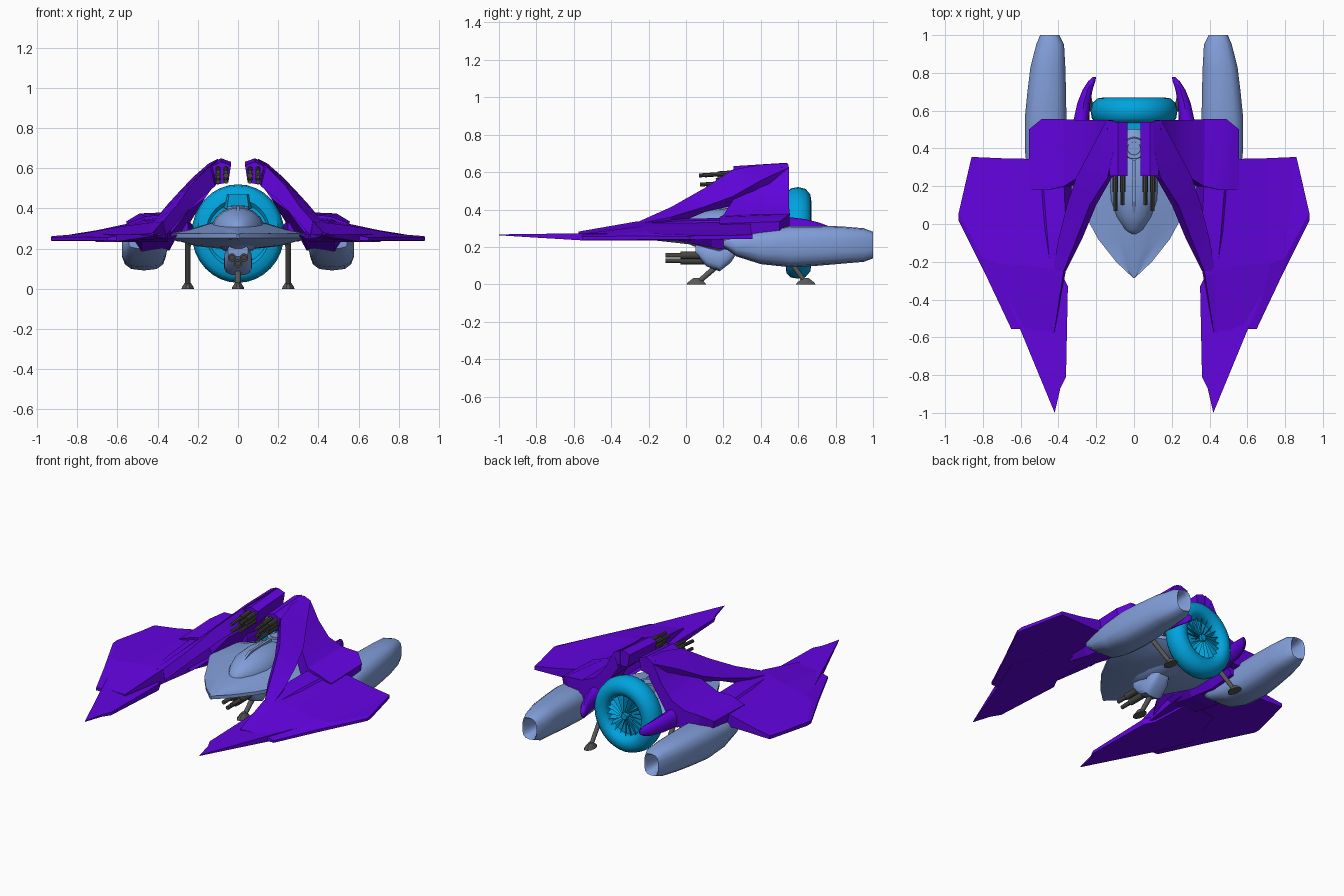
import bpy, bmesh, math
from mathutils import Vector


def material(name, rgb):
    m = bpy.data.materials.new(name)
    m.diffuse_color = (*rgb, 1)
    return m


PURPLE = material("purple", (0.125, 0.001, 0.75))
STEEL = material("steel_blue", (0.22, 0.34, 0.69))
CYAN = material("cyan", (0.0, 0.37, 0.73))
DARK = material("gunmetal", (0.06, 0.06, 0.055))
GREY = material("leg_grey", (0.10, 0.10, 0.10))


def finish(name, bm, mat, mirror=False, angle=0):
    bmesh.ops.recalc_face_normals(bm, faces=bm.faces)
    me = bpy.data.meshes.new(name)
    bm.to_mesh(me)
    bm.free()
    me.materials.append(mat)
    ob = bpy.data.objects.new(name, me)
    bpy.context.collection.objects.link(ob)
    if mirror:
        ob.modifiers.new("mirror", 'MIRROR')
    if angle:
        bpy.ops.object.select_all(action='DESELECT')
        ob.select_set(True)
        bpy.context.view_layer.objects.active = ob
        bpy.ops.object.shade_smooth_by_angle(angle=math.radians(angle))
    return ob


def loft(name, rings, mat, mirror=False, angle=0, closed=False):
    """Skin between rings of equal length; cap the ends unless it is a closed loop."""
    bm = bmesh.new()
    vs = [[bm.verts.new(p) for p in r] for r in rings]
    n = len(vs[0])
    for i in range(len(vs) if closed else len(vs) - 1):
        a, b = vs[i], vs[(i + 1) % len(vs)]
        for j in range(n):
            k = (j + 1) % n
            bm.faces.new((a[j], a[k], b[k], b[j]))
    if not closed:
        bm.faces.new(vs[0])
        bm.faces.new(vs[-1])
    return finish(name, bm, mat, mirror, angle)


def oval(x, y, z, rx, rz, n=12, power=1.0):
    """Ring in the xz plane; power below 1 makes it boxier."""
    pts = []
    for i in range(n):
        a = 2 * math.pi * (i + 0.5) / n
        c, s = math.cos(a), math.sin(a)
        pts.append((x + rx * math.copysign(abs(c) ** power, c), y,
                    z + rz * math.copysign(abs(s) ** power, s)))
    return pts


def rod(name, a, b, r1, r2, mat, mirror=False, n=10):
    a, b = Vector(a), Vector(b)
    q = (b - a).to_track_quat('Z', 'Y')
    ring = lambda c, r: [c + q @ Vector((r * math.cos(2 * math.pi * i / n),
                                         r * math.sin(2 * math.pi * i / n), 0)) for i in range(n)]
    return loft(name, [ring(a, r1), ring(b, r2)], mat, mirror, 40)


def foot(name, x, y, mirror=False):
    """Flat pad narrowing up to the leg."""
    ring = lambda rx, ry, z, dy: [(x + rx * math.cos(a), y + dy + ry * math.sin(a), z)
                                  for a in (math.pi * i / 5 for i in range(10))]
    return loft(name, [ring(.031, .055, 0, 0), ring(.029, .05, .008, 0),
                       ring(.012, .016, .034, 0)], GREY, mirror, 30)


# Central hull: pointed nose, sharp side rim, shallow belly
def hull_ring(y, w, top, bot, rim=0.262):
    half = [(0, top), (0.4 * w, rim + (top - rim) * 0.85), (0.72 * w, rim + (top - rim) * 0.4),
            (w, rim + 0.012), (w, rim - 0.01), (0.6 * w, rim - (rim - bot) * 0.7)]
    ring = [(x, y, z) for x, z in half] + [(0, y, bot)]
    return ring + [(-x, y, z) for x, z in half[:0:-1]]


loft("hull", [hull_ring(*p) for p in (
    (-0.285, 0.005, 0.272, 0.248), (-0.2, 0.095, 0.285, 0.238), (-0.08, 0.19, 0.305, 0.225),
    (0.05, 0.26, 0.32, 0.21), (0.2, 0.345, 0.335, 0.195), (0.4, 0.345, 0.34, 0.19),
    (0.5, 0.22, 0.33, 0.21), (0.56, 0.1, 0.31, 0.23))], STEEL, angle=35)

# Canopy and the round hatch behind it
loft("canopy", [oval(0, y, 0.29, w, h, 16) for y, w, h in (
    (-0.06, 0.01, 0.01), (-0.03, 0.05, 0.05), (0.04, 0.095, 0.088), (0.13, 0.128, 0.112),
    (0.24, 0.135, 0.118), (0.36, 0.12, 0.105), (0.46, 0.085, 0.08), (0.5, 0.05, 0.05))],
    STEEL, angle=50)
rod("hatch_collar", (0, 0.4, 0.36), (0, 0.4, 0.41), 0.062, 0.055, STEEL, n=20)
rod("hatch_cap", (0, 0.4, 0.40), (0, 0.4, 0.414), 0.036, 0.034, STEEL, n=20)
loft("canopy_ridge", [[(-w, y, 0.3), (w, y, 0.3), (w, y, z), (-w, y, z)] for y, w, z in (
    (0.0, 0.006, 0.35), (0.12, 0.008, 0.412), (0.34, 0.008, 0.415))], STEEL)

# Gun heads at the top of the arms
loft("gun_head", [[(.035, y, z - .018), (.085, y, z), (.13, y, z - .022), (.105, y, b), (.048, y, b + .012)]
                  for y, z, b in ((.255, .632, .518), (.54, .65, .54))], PURPLE, True)

# Front strips sweeping from the gun head down to the wing: inner low, inner top, ridge, ridge low
loft("arm_strip", [
    [(.10, .545, .55), (.10, .545, .647), (.145, .55, .625), (.13, .55, .55)],
    [(.10, .40, .53), (.105, .40, .64), (.225, .40, .555), (.18, .40, .48)],
    [(.115, .25, .51), (.14, .245, .612), (.305, .25, .47), (.26, .25, .42)],
    [(.20, .10, .44), (.235, .10, .515), (.355, .10, .415), (.315, .10, .387)],
    [(.275, -.08, .36), (.305, -.08, .413), (.40, -.08, .36), (.37, -.08, .31)],
    [(.36, -.25, .265), (.372, -.25, .337), (.43, -.25, .325), (.42, -.25, .26)]],
    PURPLE, True, 22)

# Rear panels under the strips, curving down to the wing root
loft("arm_panel", [
    [(.125, .26, .59), (.145, .55, .625), (.11, .55, .53), (.115, .26, .52)],
    [(.20, .27, .53), (.205, .55, .51), (.165, .55, .45), (.165, .27, .45)],
    [(.29, .25, .45), (.28, .55, .42), (.22, .55, .36), (.25, .25, .385)],
    [(.37, .20, .37), (.375, .555, .38), (.28, .55, .26), (.33, .20, .28)],
    [(.46, .18, .36), (.49, .555, .375), (.46, .55, .25), (.42, .20, .25)],
    [(.555, .18, .325), (.557, .50, .335), (.54, .50, .25), (.54, .20, .25)]],
    PURPLE, True, 22)

# Spine running forward from the arm over the wing
loft("spine", [[(a, y, .25), (b, y, .25), (b2, y, z - .012), (a2, y, z)]
               for y, a, b, a2, b2, z in (
    (-.575, .42, .46, .422, .445, .282), (-.27, .365, .50, .375, .44, .335),
    (-.05, .33, .54, .36, .46, .35), (.2, .32, .57, .37, .48, .355),
    (.45, .33, .54, .38, .48, .36))], PURPLE, True)

# Wing plate: stations from root to tip (front, crease, back, then underside)
loft("wing", [[f, m, b, (b[0], b[1], .243), (m[0], m[1], .238), (f[0], f[1], .24)] for f, m, b in (
    ((.42, -.57, .275), (.41, -.24, .333), (.40, .32, .355)),
    ((.58, -.555, .27), (.57, -.22, .312), (.56, .345, .322)),
    ((.65, -.555, .255), (.72, -.21, .285), (.70, .348, .292)),
    ((.78, -.28, .258), (.80, -.18, .272), (.86, .355, .266)),
    ((.93, .02, .256), (.928, .06, .262), (.882, .26, .262)))], PURPLE, True)

# Long forward blade below the wing
outline = [(.42, -1.0), (.61, -.54), (.71, -.3), (.62, 0), (.40, .05),
           (.385, -.26), (.35, -.33), (.36, -.81), (.39, -.87)]
blade_z = lambda y: min(1, (y + 1.0) / 0.45)
loft("forward_blade", [
    [(x, y, .267 + .006 * blade_z(y)) for x, y in outline],
    [(x, y, .262 - .028 * blade_z(y)) for x, y in outline]], PURPLE, True)

# Brackets that join hull, wing and engine from below
loft("engine_mount", [[(.30, y, .27), (.53, y, .27), (.48, y, z), (.34, y, z + .02)]
                      for y, z in ((-.05, .235), (.14, .195), (.32, .172), (.5, .19))],
     PURPLE, True)

# Engine nacelles with an open exhaust
loft("nacelle", [oval(x, y, z, rx, rz, 14, 0.68) for x, y, z, rx, rz in (
    (.455, .20, .225, .09, .025), (.46, .27, .207, .108, .058), (.468, .40, .20, .112, .092),
    (.468, .56, .202, .112, .111), (.462, .70, .206, .104, .107), (.456, .83, .21, .094, .1),
    (.444, .95, .21, .075, .09), (.446, 1.0, .21, .052, .071),
    (.446, .985, .21, .043, .06), (.446, .86, .21, .036, .05))], STEEL, True, 40)

# Rear fan: fat ring closed at the front, blades set in the rear opening
FY, FZ = 0.6, 0.275
section = [(.238, -.04), (.245, 0), (.235, .04), (.205, .065), (.17, .07), (.14, .055),
           (.128, .03), (.128, -.03), (.17, -.068), (.215, -.063)]
loft("fan_ring", [[(r * .94 * math.sin(a), FY + y, FZ + r * math.cos(a)) for r, y in section]
                  for a in (2 * math.pi * i / 32 for i in range(32))], CYAN, False, 40, True)
rod("fan_plate", (0, FY - .06, FZ), (0, FY + .01, FZ), .15, .135, CYAN, n=32)
bm = bmesh.new()
for i in range(20):
    a = 2 * math.pi * i / 20
    quad = [(r * math.sin(a + d), FY + y, FZ + r * math.cos(a + d))
            for r, d, y in ((.025, 0, .015), (.135, -.07, .012), (.135, .07, .045), (.025, .3, .045))]
    bm.faces.new([bm.verts.new(p) for p in quad])
finish("fan_blades", bm, CYAN)
rod("fan_hub", (0, FY, FZ), (0, FY + .05, FZ), .034, .02, CYAN, n=16)
rod("fan_shaft", (0, .50, FZ), (0, .55, FZ), .06, .12, CYAN, n=16)
loft("fan_bracket", [[(-w, y, .40), (w, y, .40), (w * .8, y, .47), (-w * .8, y, .47)]
                     for y, w in ((.5, .055), (.56, .075))], CYAN)

# Curved claws holding the fan
loft("fan_claw", [oval(x, y, z, rx, rz, 10) for x, y, z, rx, rz in (
    (.30, .45, .30, .055, .065), (.278, .56, .298, .042, .06), (.266, .64, .292, .036, .056),
    (.246, .71, .285, .028, .046), (.224, .755, .28, .02, .034), (.21, .778, .277, .01, .015))],
    PURPLE, True, 50)

# Arm cannons: two columns of three barrels, the middle row short
for i, x in enumerate((.06, .099)):
    for j, (z, front) in enumerate(((.548, .075), (.572, .16), (.597, .07))):
        y = front + .03 * (1 - i)
        rod(f"arm_barrel_{i}_{j}", (x, y, z - .015), (x, .29, z), .0105, .0105, DARK, True, 8)
        rod(f"arm_sleeve_{i}_{j}", (x, .17, z - .007), (x, .28, z), .014, .014, DARK, True, 8)

# Belly turret
loft("turret_pod", [oval(0, y, z, rx, rz, 12, .6) for y, z, rx, rz in (
    (.05, .19, .05, .03), (.11, .15, .068, .055), (.18, .128, .07, .06), (.24, .165, .062, .05),
    (.28, .2, .04, .02))], STEEL, False, 40)
for i, (x, z) in enumerate(((-.03, .155), (.03, .155), (0, .127))):
    rod(f"belly_barrel_{i}", (x, -.11, z), (x, .15, z), .013, .013, DARK)
    rod(f"belly_sleeve_{i}", (x, -.03, z), (x, .15, z), .021, .021, DARK)

# Landing gear
rod("front_leg", (0, .07, .015), (0, .19, .12), .014, .017, GREY)
foot("front_foot", 0, .055)
rod("rear_leg", (.25, .635, .015), (.25, .48, .23), .013, .015, GREY, True)
foot("rear_foot", .25, .64, True)
